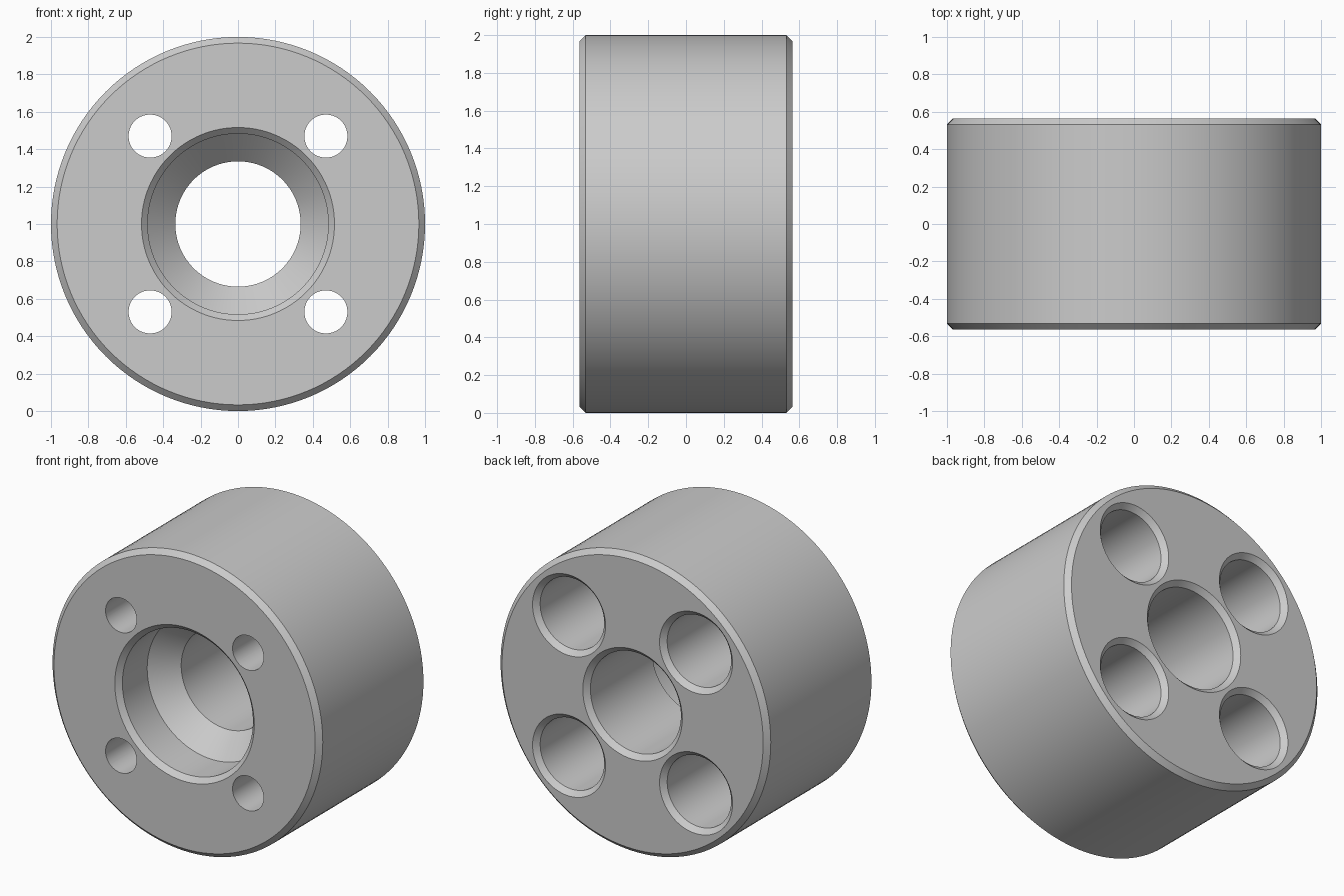
import bpy
import bmesh
import math
from mathutils import Vector

cube = bpy.data.objects.get("Cube")
if cube:
    bpy.data.objects.remove(cube, do_unlink=True)

R = 1.0        # outer radius
D = 0.565      # half thickness
C = 0.033      # chamfer size
BORE = 0.335   # through bore radius
SEAT = 0.483   # front recess radius

grey = bpy.data.materials.new("Plain grey")
grey.use_nodes = True
colour = (0.6, 0.6, 0.6, 1.0)
grey.diffuse_color = colour
grey.node_tree.nodes["Principled BSDF"].inputs["Base Color"].default_value = colour


def lathe(name, profile, centres, steps):
    """Spin a closed (radius, y) profile about the y direction at each (x, z) centre."""
    bm = bmesh.new()
    for cx, cz in centres:
        verts = [bm.verts.new((cx + r, y, cz)) for r, y in profile]
        edges = [bm.edges.new((verts[i - 1], verts[i])) for i in range(len(verts))]
        bmesh.ops.spin(bm, geom=verts + edges, cent=Vector((cx, 0, cz)), axis=(0, 1, 0),
                       angle=2 * math.pi, steps=steps, use_merge=True)
    bmesh.ops.remove_doubles(bm, verts=bm.verts, dist=1e-5)
    # drop the edges left lying on the axis
    loose = [e for e in bm.edges if not e.link_faces]
    bmesh.ops.delete(bm, geom=loose, context='EDGES')
    bmesh.ops.recalc_face_normals(bm, faces=bm.faces)
    mesh = bpy.data.meshes.new(name)
    bm.to_mesh(mesh)
    bm.free()
    mesh.materials.append(grey)
    obj = bpy.data.objects.new(name, mesh)
    bpy.context.collection.objects.link(obj)
    return obj


# Chamfered ring with a stepped, conical bore
ring = lathe("flange_ring", [
    (R - C, -D), (R, -D + C), (R, D - C), (R - C, D),
    (BORE + C, D), (BORE, D - C),
    (BORE, -0.122), (SEAT, -0.27), (SEAT, -D + C), (SEAT + C, -D),
], [(0, 1)], 128)

# Four bolt holes, counterbored and chamfered from the back
HOLE, HEAD, FLOOR = 0.115, 0.237, -0.09
centres = [(sx * 0.47, 1 + sz * 0.47) for sx in (-1, 1) for sz in (-1, 1)]
cutter = lathe("bolt_hole_cutter", [
    (0, -D - 0.1), (HOLE, -D - 0.1), (HOLE, FLOOR), (HEAD, FLOOR),
    (HEAD, D - C), (HEAD + 2 * C, D + C), (0, D + C),
], centres, 64)
cutter.hide_render = True

cut = ring.modifiers.new("Bolt holes", 'BOOLEAN')
cut.operation = 'DIFFERENCE'
cut.solver = 'EXACT'
cut.object = cutter

bpy.ops.object.select_all(action='DESELECT')
ring.select_set(True)
bpy.context.view_layer.objects.active = ring
bpy.ops.object.modifier_apply(modifier=cut.name)
bpy.data.objects.remove(cutter, do_unlink=True)
bpy.ops.object.shade_smooth_by_angle(angle=math.radians(30))
